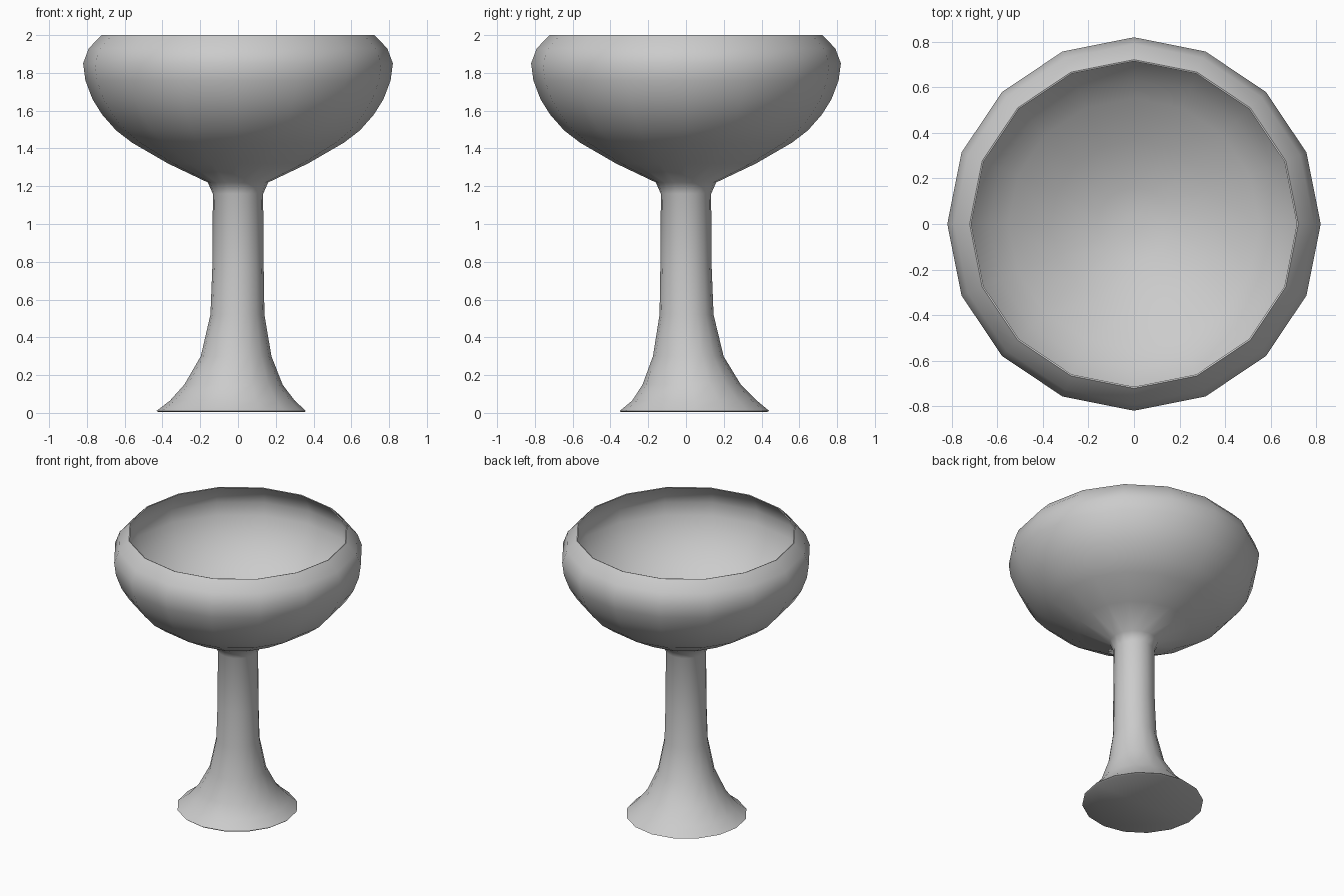
import bpy, bmesh
from math import cos, sin, tau, radians

if "Cube" in bpy.data.objects:
    bpy.data.objects.remove(bpy.data.objects["Cube"])

SIDES = 16


def lathe(name, rings, cap_start=False, cap_end=False):
    """Skin 16-sided rings given as (radius, z, x offset, y offset)."""
    bm = bmesh.new()
    loops = []
    for r, z, ox, oy in rings:
        loops.append([bm.verts.new((ox + r * cos(tau * i / SIDES),
                                    oy + r * sin(tau * i / SIDES), z))
                      for i in range(SIDES)])
    for a, b in zip(loops, loops[1:]):
        for i in range(SIDES):
            j = (i + 1) % SIDES
            bm.faces.new((a[i], a[j], b[j], b[i]))
    # Close ends with flat caps
    if cap_start:
        bm.faces.new(loops[0][::-1])
    if cap_end:
        bm.faces.new(loops[-1])
    bmesh.ops.recalc_face_normals(bm, faces=bm.faces)
    mesh = bpy.data.meshes.new(name)
    bm.to_mesh(mesh)
    bm.free()
    obj = bpy.data.objects.new(name, mesh)
    bpy.context.collection.objects.link(obj)
    bpy.ops.object.select_all(action='DESELECT')
    obj.select_set(True)
    bpy.context.view_layer.objects.active = obj
    bpy.ops.object.shade_smooth_by_angle(angle=radians(60))
    return obj


# Goblet profile: off-centre flared foot, straight stem
foot_and_stem = [
    (0.385, 0.004, -0.033, 0.04), (0.396, 0.01, -0.036, 0.045),
    (0.33, 0.065, -0.03, 0.045), (0.26, 0.15, -0.024, 0.03),
    (0.187, 0.30, -0.01, 0.012), (0.143, 0.52, -0.003, 0.003),
    (0.136, 0.77, 0, 0), (0.133, 1.16, 0, 0),
]
# Bowl outside, up to the thin incurved lip
outside = [(0.16, 1.22), (0.37, 1.32), (0.56, 1.43), (0.645, 1.495),
           (0.72, 1.58), (0.77, 1.66), (0.808, 1.76), (0.82, 1.85),
           (0.79, 1.93), (0.722, 2.0)]
# Bowl inside: follows the outside closely, with a rounded floor
inside = [(0.715, 1.998), (0.78, 1.928), (0.81, 1.85), (0.798, 1.762),
          (0.76, 1.667), (0.71, 1.587), (0.637, 1.504), (0.552, 1.44),
          (0.365, 1.332), (0.16, 1.25), (0.04, 1.24)]

bowl = [(r, z, 0, 0) for r, z in outside + inside]
lathe("goblet", foot_and_stem + bowl, cap_start=True, cap_end=True)
